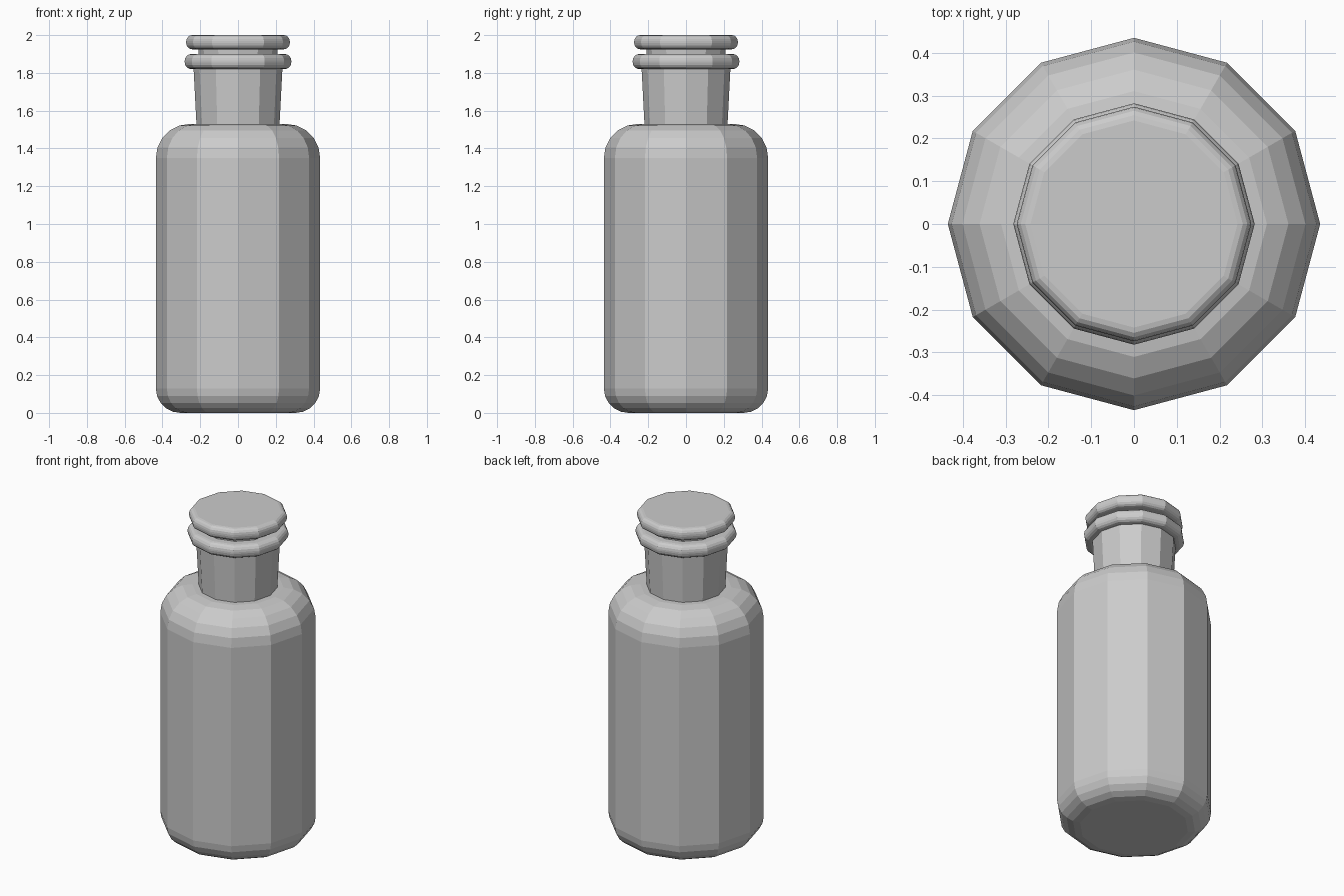
import bpy, bmesh
from math import sin, cos, pi, radians

if "Cube" in bpy.data.objects:
    bpy.data.objects.remove(bpy.data.objects["Cube"])

SIDES = 12


def arc(cx, cz, r, a0, a1, steps):
    """Points (radius, height) along a circular arc, angles in degrees."""
    return [(cx + r * cos(radians(a0 + (a1 - a0) * i / steps)),
             cz + r * sin(radians(a0 + (a1 - a0) * i / steps)))
            for i in range(steps + 1)]


def lathe(name, profile):
    """Revolve a bottom-to-top profile into a capped, flat-faced solid."""
    bm = bmesh.new()
    rings = [[bm.verts.new((r * cos(2 * pi * i / SIDES), r * sin(2 * pi * i / SIDES), z))
              for i in range(SIDES)] for r, z in profile]
    for lo, hi in zip(rings, rings[1:]):
        for i in range(SIDES):
            j = (i + 1) % SIDES
            bm.faces.new((lo[i], lo[j], hi[j], hi[i]))
    bm.faces.new(rings[0][::-1])
    bm.faces.new(rings[-1])
    bmesh.ops.recalc_face_normals(bm, faces=bm.faces)
    mesh = bpy.data.meshes.new(name)
    bm.to_mesh(mesh)
    bm.free()
    obj = bpy.data.objects.new(name, mesh)
    bpy.context.collection.objects.link(obj)
    return obj


def rounded_disc(radius, z0, z1, bevel, inner):
    """Profile of a disc with rounded rim, flat faces reaching in to inner."""
    return ([(inner, z0)]
            + arc(radius - bevel, z0 + bevel, bevel, -90, 0, 4)
            + arc(radius - bevel, z1 - bevel, bevel, 0, 90, 4)
            + [(inner, z1)])


# Bottle: rounded base, straight wall, rounded shoulder, flared neck, rolled lip
lathe("bottle",
      arc(0.305, 0.13, 0.13, -90, 0, 5)
      + arc(0.255, 1.35, 0.18, 0, 90, 5)
      + [(0.22, 1.53), (0.235, 1.82)]
      + rounded_disc(0.282, 1.82, 1.90, 0.035, 0.24)[1:])

# Stopper: plug in the neck with a rounded cap
lathe("stopper",
      [(0.195, 1.70), (0.21, 1.925)]
      + rounded_disc(0.274, 1.925, 2.0, 0.032, 0.2)[1:-1])
